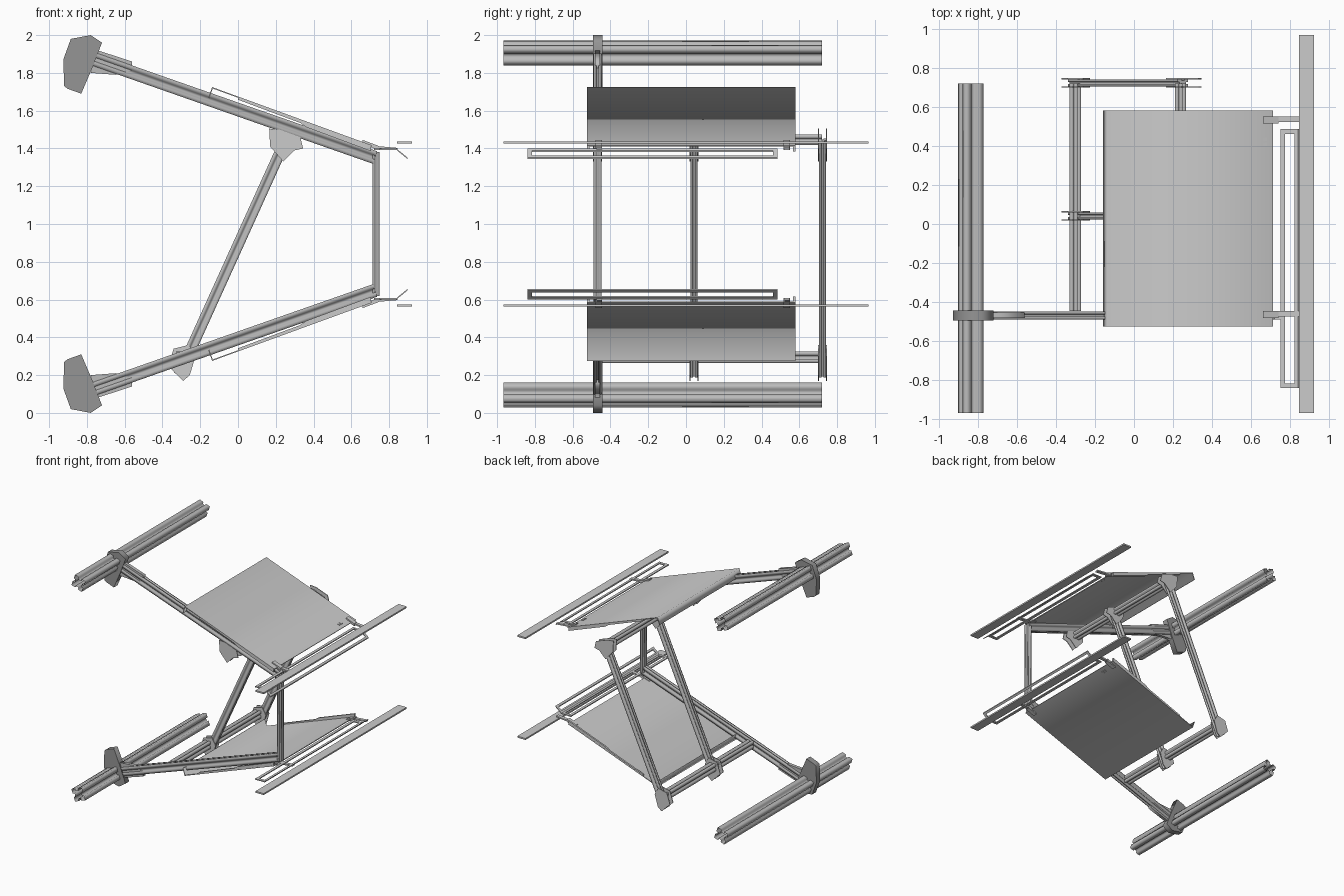
import bpy, bmesh, math
from mathutils import Vector

if "Cube" in bpy.data.objects:
    bpy.data.objects.remove(bpy.data.objects["Cube"])

Z0 = 1.0  # height of the mirror plane between the upper and lower halves
# smooth shaded parts; the value is their grey tone (None keeps the default)
SOFT = {"panel": None, "end_rail": 0.5, "rail_clamp": 0.3, "arm_collar": 0.5, "side_arm": 0.42,
        "upright_post": 0.42, "lower_cross_bar": 0.5, "upper_cross_bar": 0.5, "diagonal_strut": 0.5}


def grey(value):
    key = f"grey_{int(value * 100)}"
    mat = bpy.data.materials.get(key) or bpy.data.materials.new(key)
    mat.diffuse_color = (value, value, value, 1)
    mat.use_nodes = True
    mat.node_tree.nodes["Principled BSDF"].inputs["Base Color"].default_value = mat.diffuse_color
    return mat


def finish(name, bm, mirror):
    bmesh.ops.recalc_face_normals(bm, faces=bm.faces)
    bmesh.ops.translate(bm, verts=bm.verts, vec=(0, 0, -Z0))
    for f in bm.faces:
        f.smooth = name in SOFT
    if name == "panel":  # crisp front edge, soft rear lip
        for e in bm.edges:
            if all(v.co.x > 0.7 for v in e.verts):
                e.smooth = False
    me = bpy.data.meshes.new(name)
    bm.to_mesh(me)
    bm.free()
    ob = bpy.data.objects.new(name, me)
    if SOFT.get(name):
        me.materials.append(grey(SOFT[name]))
    ob.location.z = Z0
    bpy.context.collection.objects.link(ob)
    if mirror:
        mod = ob.modifiers.new("mirror", 'MIRROR')
        mod.use_axis = (False, False, True)
        mod.use_mirror_merge = False
    return ob


def loft(name, ring_a, ring_b, caps, mirror):
    bm = bmesh.new()
    a = [bm.verts.new(p) for p in ring_a]
    b = [bm.verts.new(p) for p in ring_b]
    n = len(a)
    for i in range(n):
        bm.faces.new((a[i], a[(i + 1) % n], b[(i + 1) % n], b[i]))
    if caps:
        for ring in (a, b):
            for e in bm.faces.new(ring).edges:
                e.smooth = False
    return finish(name, bm, mirror)


def prism(name, pts, y0, y1, mirror=True):
    """x-z outline extruded along y"""
    return loft(name, [(x, y0, z) for x, z in pts], [(x, y1, z) for x, z in pts], True, mirror)


def strip(name, path, t, y0, y1):
    """thin bent sheet: an open x-z path thickened downwards"""
    return prism(name, path + [(x, z - t) for x, z in reversed(path)], y0, y1)


def slotted(w, d, turn=0.0):
    """square extrusion section with a slot in each side"""
    quarter = [(0.5, -0.5), (0.5, -0.14), (0.32, -0.14), (0.32, 0.14), (0.5, 0.14)]
    out = []
    for k in range(4):
        c, s = math.cos(k * math.pi / 2), math.sin(k * math.pi / 2)
        for x, y in quarter:
            u, v = (x * c - y * s) * w, (x * s + y * c) * d
            out.append((u * math.cos(turn) - v * math.sin(turn),
                        u * math.sin(turn) + v * math.cos(turn)))
    return out


def beam(name, a, b, w, d, mirror=False, turn=0.0, caps=True):
    """slotted bar from a to b; w lies in the x-z plane, d across it"""
    a, b = Vector(a), Vector(b)
    axis = (b - a).normalized()
    side = Vector((1, 0, 0)) if abs(axis.y) > 0.9 else Vector((0, 1, 0)).cross(axis)
    other = Vector((0, 0, 1)) if abs(axis.y) > 0.9 else Vector((0, 1, 0))
    sec = slotted(w, d, turn)
    return loft(name, [a + side * u + other * v for u, v in sec],
                [b + side * u + other * v for u, v in sec], caps, mirror)


TILT = math.radians(-20)
AY = -0.468

# long end rails with their clamps
beam("end_rail", (-0.835, -0.967, 1.905), (-0.835, 0.72, 1.905), 0.102, 0.102, True, TILT, False)
prism("rail_clamp", [(-0.92, 1.73), (-0.925, 1.87), (-0.885, 1.98), (-0.78, 2.0),
                     (-0.72, 1.96), (-0.77, 1.83), (-0.83, 1.69), (-0.9, 1.715)],
      AY - 0.025, AY + 0.025)
prism("arm_collar", [(-0.76, 1.925), (-0.56, 1.86), (-0.56, 1.815), (-0.65, 1.79), (-0.78, 1.8)],
      AY - 0.014, AY + 0.014)

# sloping arms and the upright that joins them
beam("side_arm", (-0.76, AY, 1.872), (0.725, AY, 1.352), 0.07, 0.042, True)
beam("upright_post", (0.73, AY, 0.62), (0.73, AY, 1.38), 0.036, 0.042)

# cross bars
beam("lower_cross_bar", (-0.3, -0.445, 0.295), (-0.3, 0.72, 0.295), 0.058, 0.06)
beam("upper_cross_bar", (0.238, -0.445, 1.445), (0.238, 0.72, 1.445), 0.056, 0.055)

# diagonal struts, and paired joint plates on the struts and the arms
top_plate = [(0.165, 1.505), (0.17, 1.41), (0.24, 1.33), (0.3, 1.39),
             (0.345, 1.4), (0.33, 1.46), (0.22, 1.5)]
low_plate = [(-0.37, 0.25), (-0.29, 0.17), (-0.255, 0.2), (-0.225, 0.3), (-0.26, 0.36), (-0.34, 0.34)]
for y in (AY, 0.042, 0.722):
    if y != AY:
        beam("diagonal_strut", (0.25, y, 1.44), (-0.312, y, 0.2), 0.058, 0.036)
    for s in (-1, 1):
        c = y + s * 0.021
        prism("upper_joint_plate", top_plate, c - 0.003, c + 0.003, False)
        if y != AY:
            prism("lower_joint_plate", low_plate, c - 0.003, c + 0.003, False)

# tilted sheet panels with a lip at the rear and side rims
PY0, PY1 = -0.525, 0.58
prism("panel", [(-0.158, 1.667), (-0.137, 1.725), (0.71, 1.416),
                (0.708, 1.41), (-0.134, 1.717), (-0.152, 1.665)], PY0, PY1)
for y in (PY0, PY1 - 0.015):
    prism("panel_rim", [(0.0, 1.670), (0.705, 1.413), (0.705, 1.385), (0.36, 1.513), (0.33, 1.535), (0.0, 1.658)],
          y + 0.0005, y + 0.0145)
for y in (0.40, 0.425):
    prism("panel_peg", [(0.66, 1.43), (0.66, 1.438), (0.68, 1.432), (0.68, 1.42)], y, y + 0.018)

# bent open frames along the front edge
FY0, FY1 = -0.84, 0.485
bend = [(0.75, 1.399), (0.84, 1.399), (0.897, 1.352)]
for y in (FY0, FY1 - 0.024):
    strip("frame_end", bend, 0.008, y, y + 0.024)
for path in ([(0.75, 1.4), (0.773, 1.4)], [(0.822, 1.4), (0.84, 1.4), (0.852, 1.389)],
             [(0.884, 1.363), (0.897, 1.352)]):
    strip("frame_bar", path, 0.008, FY0, FY1)
strip("frame_mount", [(0.72, 1.402), (0.76, 1.402)], 0.01, AY - 0.02, AY + 0.02)

# outer slats and the tabs that carry them
prism("outer_slat", [(0.843, 1.425), (0.92, 1.425), (0.92, 1.438), (0.843, 1.438)], -0.967, 0.967)
for y in (AY - 0.012, 0.515):
    strip("slat_tab_pad", [(0.66, 1.445), (0.74, 1.415)], 0.022, y, y + 0.036)
    strip("slat_tab", [(0.73, 1.413), (0.845, 1.403)], 0.012, y + 0.006, y + 0.034)
